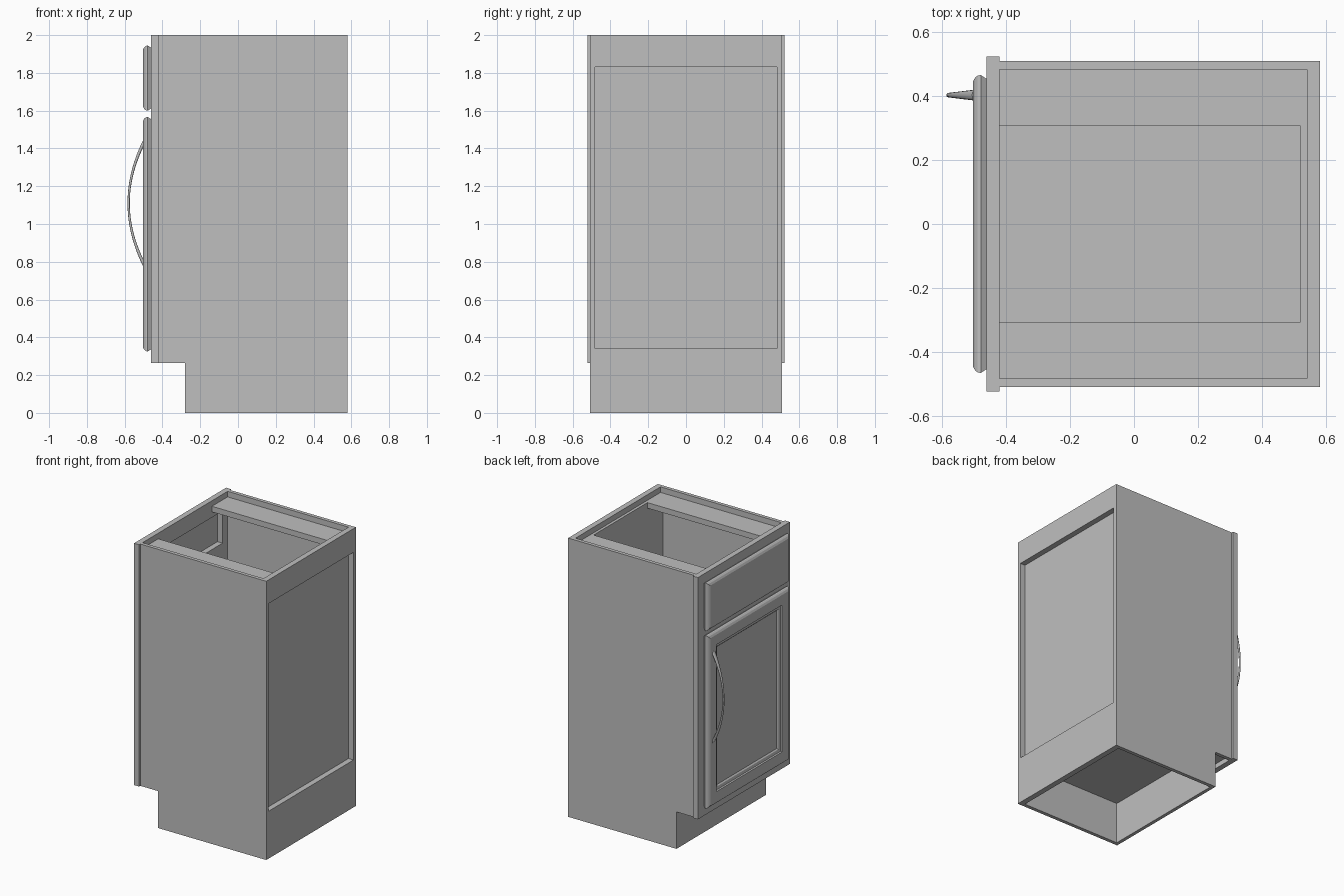
import bpy, bmesh, math

cube = bpy.data.objects.get("Cube")
if cube:
    bpy.data.objects.remove(cube, do_unlink=True)

grey = bpy.data.materials.new("light_grey")
grey.use_nodes = True
grey.diffuse_color = (0.52, 0.52, 0.52, 1)
grey.node_tree.nodes["Principled BSDF"].inputs["Base Color"].default_value = (0.52, 0.52, 0.52, 1)


def finish(name, bm):
    """Turn a bmesh into a named object with the grey finish."""
    bmesh.ops.recalc_face_normals(bm, faces=bm.faces)
    mesh = bpy.data.meshes.new(name)
    bm.to_mesh(mesh)
    bm.free()
    mesh.materials.append(grey)
    ob = bpy.data.objects.new(name, mesh)
    bpy.context.collection.objects.link(ob)
    return ob


def box(name, x, y, z):
    """Board given by its (min, max) on each axis."""
    bm = bmesh.new()
    bmesh.ops.create_cube(bm, size=1)
    for v in bm.verts:
        v.co = [r[0] + (c + 0.5) * (r[1] - r[0]) for c, r in zip(v.co, (x, y, z))]
    return finish(name, bm)


def loft(name, rings, closed_ends=True):
    """Skin a list of equal-length point rings and cap both ends."""
    bm = bmesh.new()
    loops = [[bm.verts.new(p) for p in ring] for ring in rings]
    n = len(loops[0])
    for a, b in zip(loops, loops[1:]):
        for i in range(n):
            j = (i + 1) % n
            bm.faces.new((a[i], a[j], b[j], b[i]))
    bm.faces.new(loops[0])
    bm.faces.new(loops[-1])
    return finish(name, bm)


def panel(name, y, z, steps):
    """Moulded front: each step is (inset from the outline, x)."""
    rings = []
    for d, x in steps:
        y0, y1, z0, z1 = y[0] + d, y[1] - d, z[0] + d, z[1] - d
        rings.append([(x, y0, z0), (x, y1, z0), (x, y1, z1), (x, y0, z1)])
    return loft(name, rings)


FRONT, BACK, TOE = -0.42, 0.58, -0.28      # carcass depth
OUT, INN = 0.508, 0.482                    # side panel faces
KICK, TOP = 0.265, 2.0

# Side panels with the toe notch
outline = [(TOE, 0), (BACK, 0), (BACK, TOP), (FRONT, TOP), (FRONT, KICK), (TOE, KICK)]
for side, s in (("left", 1), ("right", -1)):
    loft(side + "_side_panel", [[(x, s * y, z) for x, z in outline] for y in (OUT, INN)])
    # Flat top stretcher running front to back
    box(side + "_top_stretcher", (FRONT, 0.54), sorted((s * 0.305, s * INN)), (1.92, 1.96))
    # Face frame stile
    box(side + "_face_stile", (-0.46, FRONT), sorted((s * 0.425, s * 0.522)), (KICK, TOP))

# Face frame rails
for name, z in (("bottom", (KICK, 0.38)), ("middle", (1.52, 1.65)), ("top", (1.88, TOP))):
    box(name + "_face_rail", (-0.46, FRONT), (-0.425, 0.425), z)

# Back rails, recessed back panel, floor and toe board
box("back_top_rail", (0.54, BACK), (-INN, INN), (1.83, TOP))
box("back_bottom_rail", (0.54, BACK), (-INN, INN), (0, 0.34))
box("back_panel", (0.52, 0.54), (-INN, INN), (0.30, 1.96))
box("cabinet_floor", (FRONT, 0.52), (-INN, INN), (0.30, 0.34))
box("toe_board", (TOE, TOE + 0.025), (-INN, INN), (0, 0.30))

# Drawer front and door share the same moulded edge
edge = [(0.012, -0.46), (0.0, -0.478), (0.002, -0.488), (0.009, -0.496), (0.022, -0.503)]
panel("drawer_front", (-0.465, 0.465), (1.60, 1.945), edge)
panel("door", (-0.465, 0.465), (0.325, 1.567),
      edge + [(0.094, -0.503), (0.098, -0.494), (0.118, -0.490), (0.126, -0.482)])

# Bowed door handle, wide at the feet and slim in the middle
rings = []
for i in range(25):
    t = -1 + i / 12
    z = 1.11 + 0.325 * t
    x = -0.579 + 0.082 * t * t
    w = 0.007 + 0.010 * t * t
    h = 0.006 + 0.003 * t * t
    slope = math.atan2(0.164 * t, 0.325)
    ring = []
    for k in range(12):
        a = math.tau * k / 12
        r = h * math.cos(a)
        ring.append((x + r * math.cos(slope), 0.402 + w * math.sin(a), z - r * math.sin(slope)))
    rings.append(ring)
handle = loft("door_handle", rings)
for p in handle.data.polygons:
    p.use_smooth = len(p.vertices) == 4
